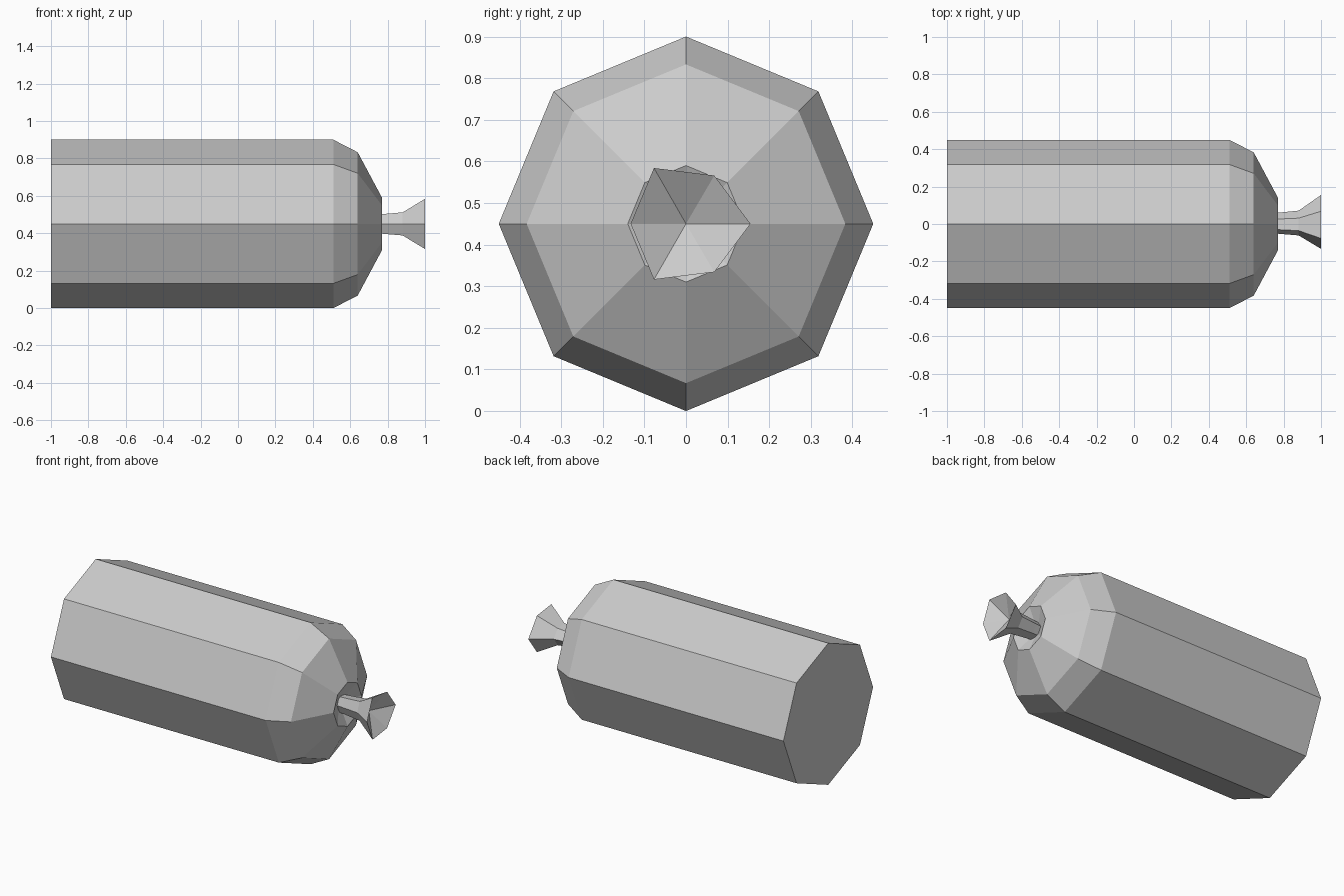
import bpy, bmesh
from math import cos, sin, pi

if "Cube" in bpy.data.objects:
    bpy.data.objects.remove(bpy.data.objects["Cube"])

AXIS_Z = 0.45


def loft(name, section, stations, tip_x):
    """Sweep a (y, z) section along x; flat start cap, end closed by a dished fan."""
    bm = bmesh.new()
    rings = [[bm.verts.new((x, y * s, AXIS_Z + z * s)) for y, z in section]
             for x, s in stations]
    n = len(section)
    for a, b in zip(rings, rings[1:]):
        for i in range(n):
            j = (i + 1) % n
            bm.faces.new((a[i], a[j], b[j], b[i]))
    bm.faces.new(rings[0][::-1])
    tip = bm.verts.new((tip_x, 0, AXIS_Z))
    for i in range(n):
        bm.faces.new((rings[-1][i], rings[-1][(i + 1) % n], tip))
    bmesh.ops.recalc_face_normals(bm, faces=bm.faces)
    mesh = bpy.data.meshes.new(name)
    bm.to_mesh(mesh)
    bm.free()
    obj = bpy.data.objects.new(name, mesh)
    bpy.context.collection.objects.link(obj)
    return obj


# Octagonal body with rounded shoulder and a dimple around the knot
octagon = [(cos(i * pi / 4), sin(i * pi / 4)) for i in range(8)]
loft("sausage_body", octagon,
     [(-1.0, 0.45), (0.51, 0.45), (0.64, 0.383), (0.77, 0.14)], 0.71)

# Pinched casing end: irregular hexagon, narrow neck and hollow flare
hexagon = [(0.155, 0), (0.068, 0.116), (-0.077, 0.134),
           (-0.133, 0), (-0.077, -0.134), (0.068, -0.116)]
loft("tied_end", hexagon, [(0.71, 0.36), (0.77, 0.39), (0.88, 0.46), (1.0, 1.0)], 0.92)
